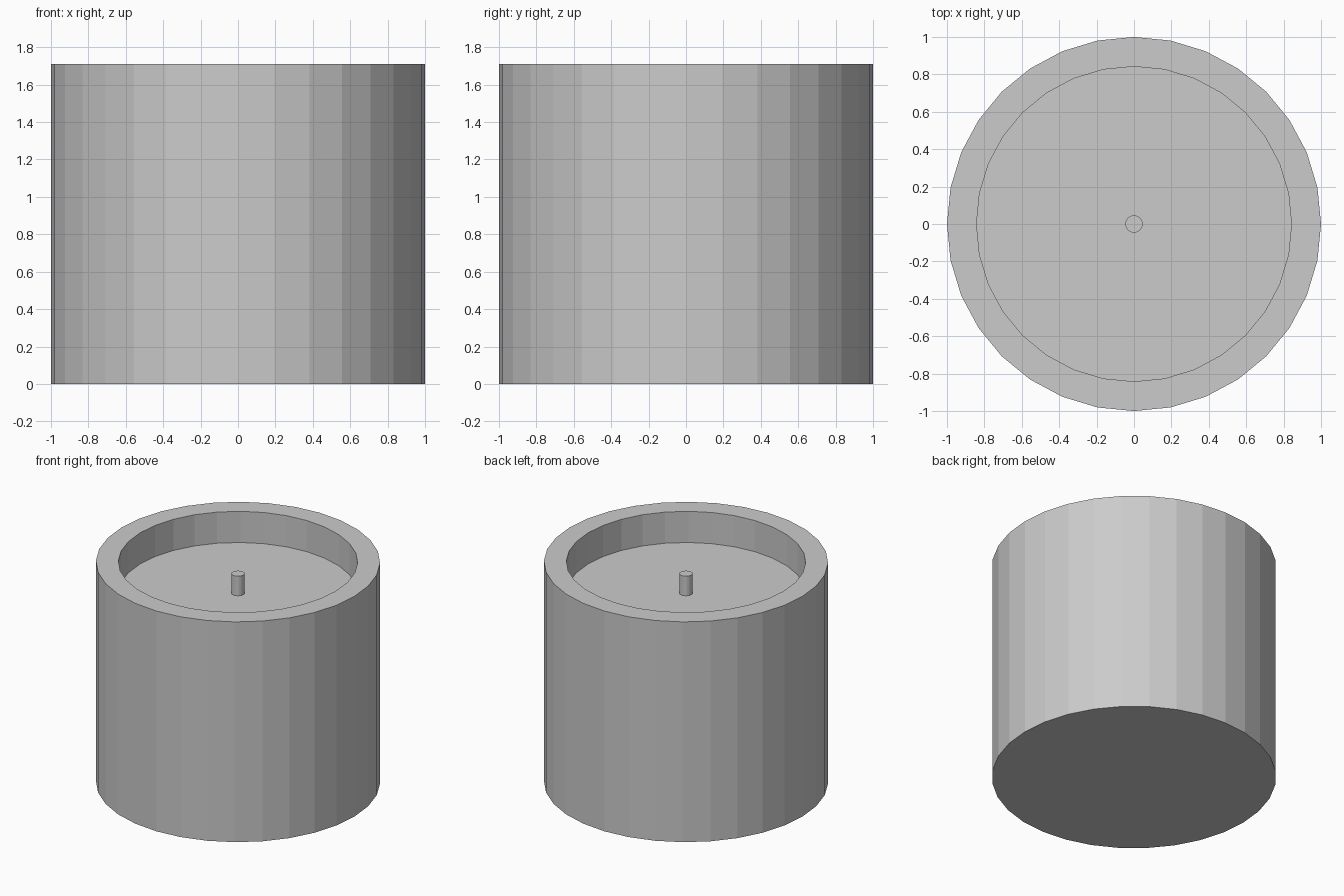
import bpy, bmesh, math

if "Cube" in bpy.data.objects:
    bpy.data.objects.remove(bpy.data.objects["Cube"])

SIDES = 32


def lathe(name, profile, sides=SIDES):
    """Spin (radius, z) points around z; end rings are capped."""
    bm = bmesh.new()
    rings = []
    for r, z in profile:
        rings.append([bm.verts.new((r * math.cos(2 * math.pi * i / sides),
                                    r * math.sin(2 * math.pi * i / sides), z))
                      for i in range(sides)])
    for a, b in zip(rings, rings[1:]):
        for i in range(sides):
            j = (i + 1) % sides
            bm.faces.new((a[i], a[j], b[j], b[i]))
    bm.faces.new(rings[0][::-1])
    bm.faces.new(rings[-1])
    bmesh.ops.recalc_face_normals(bm, faces=bm.faces)
    mesh = bpy.data.meshes.new(name)
    bm.to_mesh(mesh)
    bm.free()
    obj = bpy.data.objects.new(name, mesh)
    bpy.context.collection.objects.link(obj)
    return obj


HEIGHT, OUTER, INNER, WAX_TOP = 1.71, 1.0, 0.842, 1.468

# Candle holder: outer wall, flat rim and recess down to the wax surface
lathe("candle_body", [(OUTER, 0), (OUTER, HEIGHT), (INNER, HEIGHT), (INNER, WAX_TOP)])

# Wick standing in the middle of the wax
lathe("wick", [(0.046, WAX_TOP), (0.046, 1.62)])
